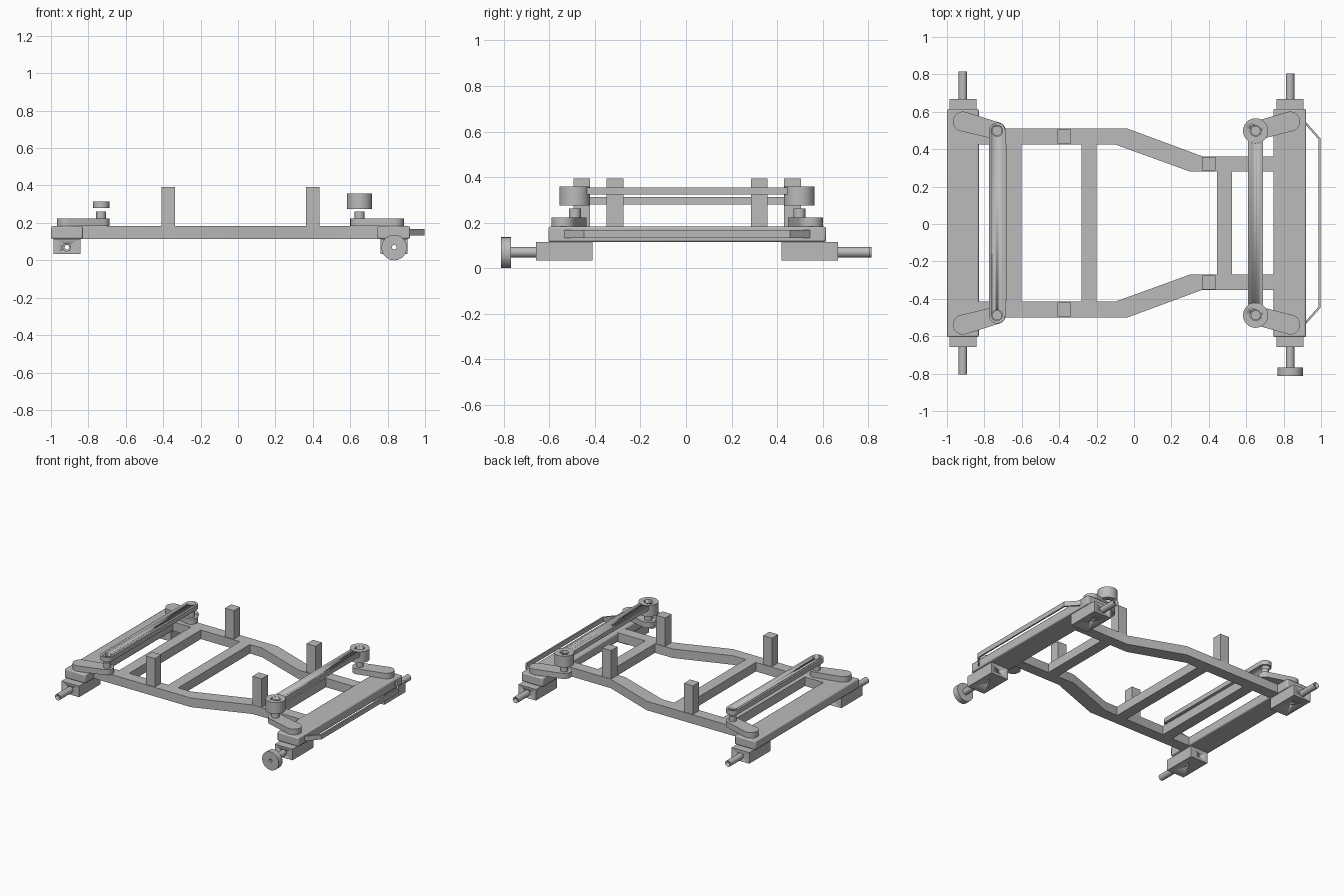
import bpy, bmesh, math
from mathutils import Vector

if "Cube" in bpy.data.objects:
    bpy.data.objects.remove(bpy.data.objects["Cube"])

grey = bpy.data.materials.new("plain grey")
grey.use_nodes = True
grey.diffuse_color = (0.5, 0.5, 0.5, 1)
grey.node_tree.nodes["Principled BSDF"].inputs["Base Color"].default_value = (0.5, 0.5, 0.5, 1)

MID = 0.005            # y of the symmetry plane
FLOOR, DECK = 0.115, 0.182
REAR, FRONT = -0.915, 0.835   # x of the two axles
AXLE_Z = 0.07


def finish(name, bm):
    bmesh.ops.recalc_face_normals(bm, faces=bm.faces)
    mesh = bpy.data.meshes.new(name)
    bm.to_mesh(mesh)
    bm.free()
    mesh.materials.append(grey)
    ob = bpy.data.objects.new(name, mesh)
    bpy.context.collection.objects.link(ob)
    bpy.context.view_layer.objects.active = ob
    bpy.ops.object.select_all(action='DESELECT')
    ob.select_set(True)
    bpy.ops.object.shade_smooth_by_angle(angle=math.radians(30))
    return ob


def prism(name, outline, z0, z1):
    """Extrude a flat outline upward."""
    bm = bmesh.new()
    face = bm.faces.new([bm.verts.new((x, y, z0)) for x, y in outline])
    top = bmesh.ops.extrude_face_region(bm, geom=[face])["geom"]
    bmesh.ops.translate(bm, vec=(0, 0, z1 - z0),
                        verts=[v for v in top if isinstance(v, bmesh.types.BMVert)])
    return finish(name, bm)


def box(name, x0, x1, y0, y1, z0, z1):
    return prism(name, [(x0, y0), (x1, y0), (x1, y1), (x0, y1)], z0, z1)


def cylinder(name, a, b, radius, sides=32):
    a, b = Vector(a), Vector(b)
    bm = bmesh.new()
    bmesh.ops.create_cone(bm, cap_ends=True, segments=sides, radius1=radius,
                          radius2=radius, depth=(b - a).length)
    turn = (b - a).to_track_quat('Z', 'Y').to_matrix()
    bmesh.ops.rotate(bm, cent=(0, 0, 0), matrix=turn, verts=bm.verts)
    bmesh.ops.translate(bm, vec=(a + b) / 2, verts=bm.verts)
    return finish(name, bm)


def link(name, a, b, ra, rb, z0, z1):
    """Flat bar with rounded ends."""
    a, b = Vector(a), Vector(b)
    heading = math.atan2(b.y - a.y, b.x - a.x)
    pts = []
    for centre, r, start in ((b, rb, heading - math.pi / 2), (a, ra, heading + math.pi / 2)):
        for i in range(17):
            t = start + math.pi * i / 16
            pts.append((centre.x + r * math.cos(t), centre.y + r * math.sin(t)))
    return prism(name, pts, z0, z1)


def combine(ob, other, operation='DIFFERENCE'):
    mod = ob.modifiers.new(operation.lower(), 'BOOLEAN')
    mod.operation, mod.object, mod.solver = operation, other, 'EXACT'
    other.hide_render = True
    other.hide_viewport = True


def side_y(y, s):
    return MID + s * y


# Cross plates over the axles, with softened corners
for name, x0, x1 in (("rear_plate", -1.0, -0.83), ("front_plate", 0.745, 0.92)):
    plate = box(name, x0, x1, side_y(0.61, -1), side_y(0.61, 1), FLOOR, DECK)
    bevel = plate.modifiers.new("soft corners", 'BEVEL')
    bevel.width, bevel.segments = 0.008, 2

# Cross members between the rails
for name, x0, x1, y in (("rear_cross_member", -0.685, -0.602, 0.43),
                        ("middle_cross_member", -0.282, -0.2, 0.43),
                        ("front_cross_member", 0.443, 0.525, 0.285)):
    box(name, x0, x1, side_y(y, -1), side_y(y, 1), FLOOR, DECK)

for s, side in ((1, "left"), (-1, "right")):
    # Side rail that narrows towards the front
    rail = [(-0.84, 0.505), (-0.035, 0.505), (0.365, 0.357), (0.75, 0.357),
            (0.75, 0.275), (0.3, 0.275), (-0.1, 0.42), (-0.84, 0.42)]
    prism(side + "_rail", [(x, side_y(y, s)) for x, y in rail], FLOOR, DECK)

    # Upright body posts
    for name, x, y in (("rear_post", -0.373, 0.463), ("front_post", 0.4, 0.317)):
        c = side_y(y, s)
        box(side + "_" + name, x - 0.037, x + 0.037, c - 0.037, c + 0.037, DECK, 0.393)

    # Knuckle, hollow axle and steering arm at each corner
    for end, x, arm_x, tip_r, reach in (("rear", REAR, -0.732, 0.046, 0.81),
                                        ("front", FRONT, 0.65, 0.05, 0.8)):
        pre = end + "_" + side + "_"
        pivot = side_y(0.543, s)
        knuckle = box(pre + "knuckle", x - 0.072, x + 0.072,
                      side_y(0.415, s), side_y(0.663, s), 0.033, FLOOR)
        axle = cylinder(pre + "axle", (x, side_y(0.65, s), AXLE_Z),
                        (x, side_y(reach, s), AXLE_Z), 0.023)
        bore = cylinder(pre + "bore_cutter", (x, side_y(0.3, s), AXLE_Z),
                        (x, side_y(0.95, s), AXLE_Z), 0.012, 24)
        pin_hole = cylinder(pre + "pin_hole_cutter", (x, pivot, 0.0), (x, pivot, 0.1), 0.01, 16)
        combine(knuckle, bore)
        combine(knuckle, pin_hole)
        combine(axle, bore)
        if end == "front" and s < 0:
            wheel = cylinder("wheel_hub", (x, -0.813, 0.068), (x, -0.768, 0.068), 0.068, 48)
            combine(wheel, bore)
        tip = side_y(0.493, s)
        link(pre + "steering_arm", (x, pivot), (arm_x, tip), 0.053, tip_r, DECK, 0.223)
        cylinder(pre + "arm_pin", (arm_x, tip, 0.22), (arm_x, tip, 0.262), 0.026)

# Tie rods joining the steering arms, with an open eye at each end
ends = [side_y(0.493, s) for s in (-1, 1)]
rear_rod = link("rear_tie_rod", (-0.732, ends[0]), (-0.732, ends[1]), 0.044, 0.044, 0.279, 0.313)
front_rod = box("front_tie_rod", 0.609, 0.691, ends[0], ends[1], 0.324, 0.355)
for y, side in zip(ends, ("right", "left")):
    hole = cylinder("rear_" + side + "_eye_cutter", (-0.732, y, 0.2), (-0.732, y, 0.4), 0.029)
    combine(rear_rod, hole)
    boss = cylinder("front_" + side + "_boss", (0.65, y, 0.275), (0.65, y, 0.358), 0.067, 48)
    hole = cylinder("front_" + side + "_eye_cutter", (0.65, y, 0.2), (0.65, y, 0.4), 0.029)
    combine(boss, hole)
    combine(front_rod, hole)

# Thin bumper strip standing off the front plate
outer = [(0.915, 0.545), (0.998, 0.452)]
inner = [(0.987, 0.447), (0.915, 0.528)]
strip = outer + [(x, -y) for x, y in reversed(outer)]
strip += [(x, -y) for x, y in reversed(inner)] + inner
prism("bumper", [(x, y + MID) for x, y in strip], 0.132, 0.167)
